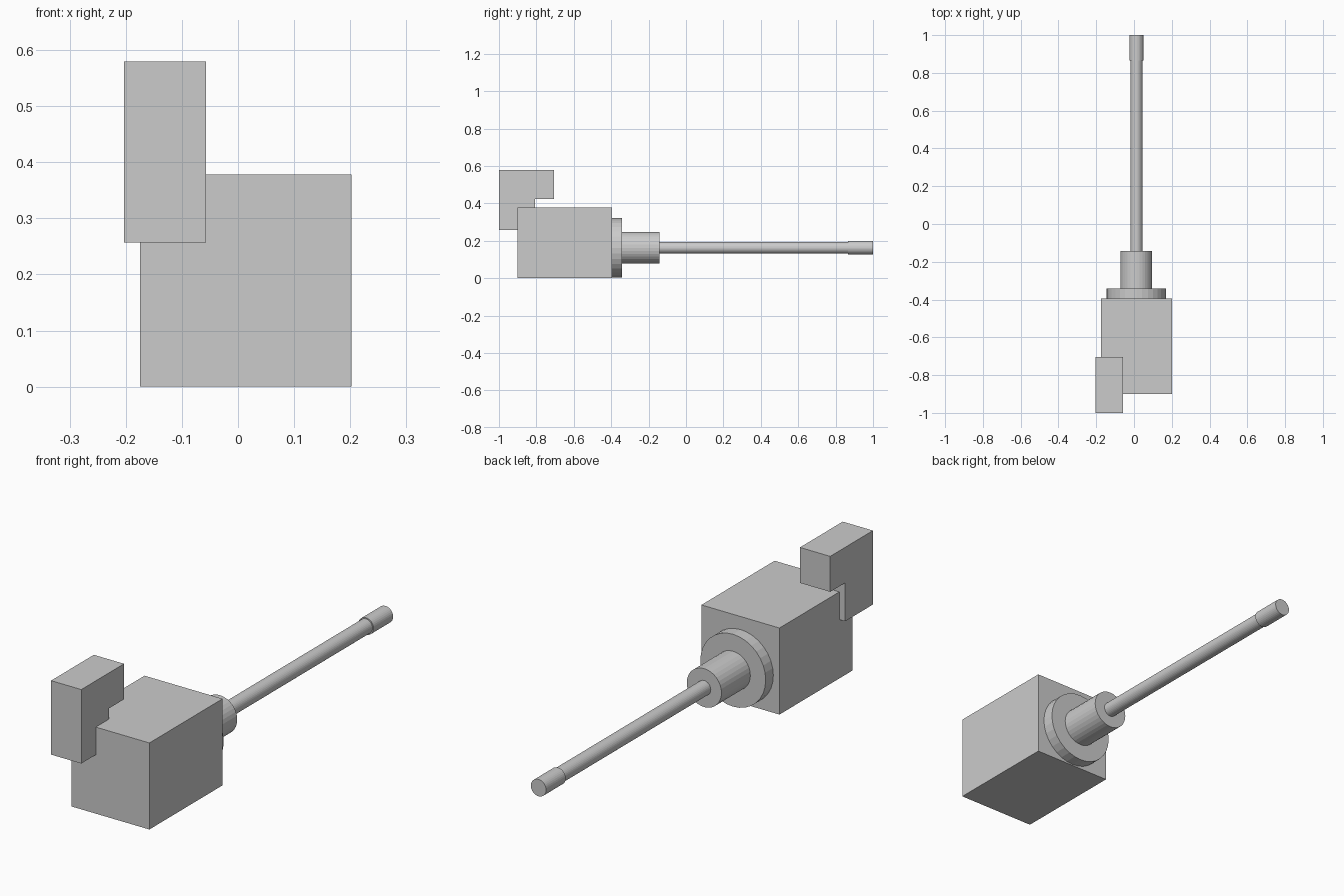
import bpy, bmesh, math
from mathutils import Matrix

if "Cube" in bpy.data.objects:
    bpy.data.objects.remove(bpy.data.objects["Cube"])

AXIS_X, AXIS_Z = 0.0125, 0.163


def finish(name, bm):
    bmesh.ops.recalc_face_normals(bm, faces=bm.faces)
    mesh = bpy.data.meshes.new(name)
    bm.to_mesh(mesh)
    bm.free()
    obj = bpy.data.objects.new(name, mesh)
    bpy.context.collection.objects.link(obj)
    return obj


def extrude_x(name, profile, x0, x1):
    """Extrude a (y, z) outline from x0 to x1."""
    bm = bmesh.new()
    face = bm.faces.new([bm.verts.new((x0, y, z)) for y, z in profile])
    ext = bmesh.ops.extrude_face_region(bm, geom=[face])
    verts = [v for v in ext["geom"] if isinstance(v, bmesh.types.BMVert)]
    bmesh.ops.translate(bm, verts=verts, vec=(x1 - x0, 0, 0))
    return finish(name, bm)


def rod_y(name, radius, y0, y1, sides=32):
    """Flat-sided cylinder along y on the shared shaft axis."""
    bm = bmesh.new()
    place = (Matrix.Translation((AXIS_X, (y0 + y1) / 2, AXIS_Z))
             @ Matrix.Rotation(math.pi / 2, 4, 'X'))
    bmesh.ops.create_cone(bm, cap_ends=True, segments=sides, radius1=radius,
                          radius2=radius, depth=y1 - y0, matrix=place)
    return finish(name, bm)


# Main housing
extrude_x("housing", [(-0.9, 0), (-0.395, 0), (-0.395, 0.378), (-0.9, 0.378)],
          -0.175, 0.202)

# L-shaped block hooked over the rear corner
extrude_x("corner_block",
          [(-1, 0.257), (-0.808, 0.257), (-0.808, 0.425),
           (-0.705, 0.425), (-0.705, 0.58), (-1, 0.58)], -0.203, -0.057)

# Stepped shaft
for name, radius, y0, y1 in [("flange", 0.158, -0.395, -0.342),
                             ("collar", 0.084, -0.342, -0.143),
                             ("shaft", 0.032, -0.143, 0.865),
                             ("shaft_tip", 0.037, 0.865, 1.0)]:
    rod_y(name, radius, y0, y1)
